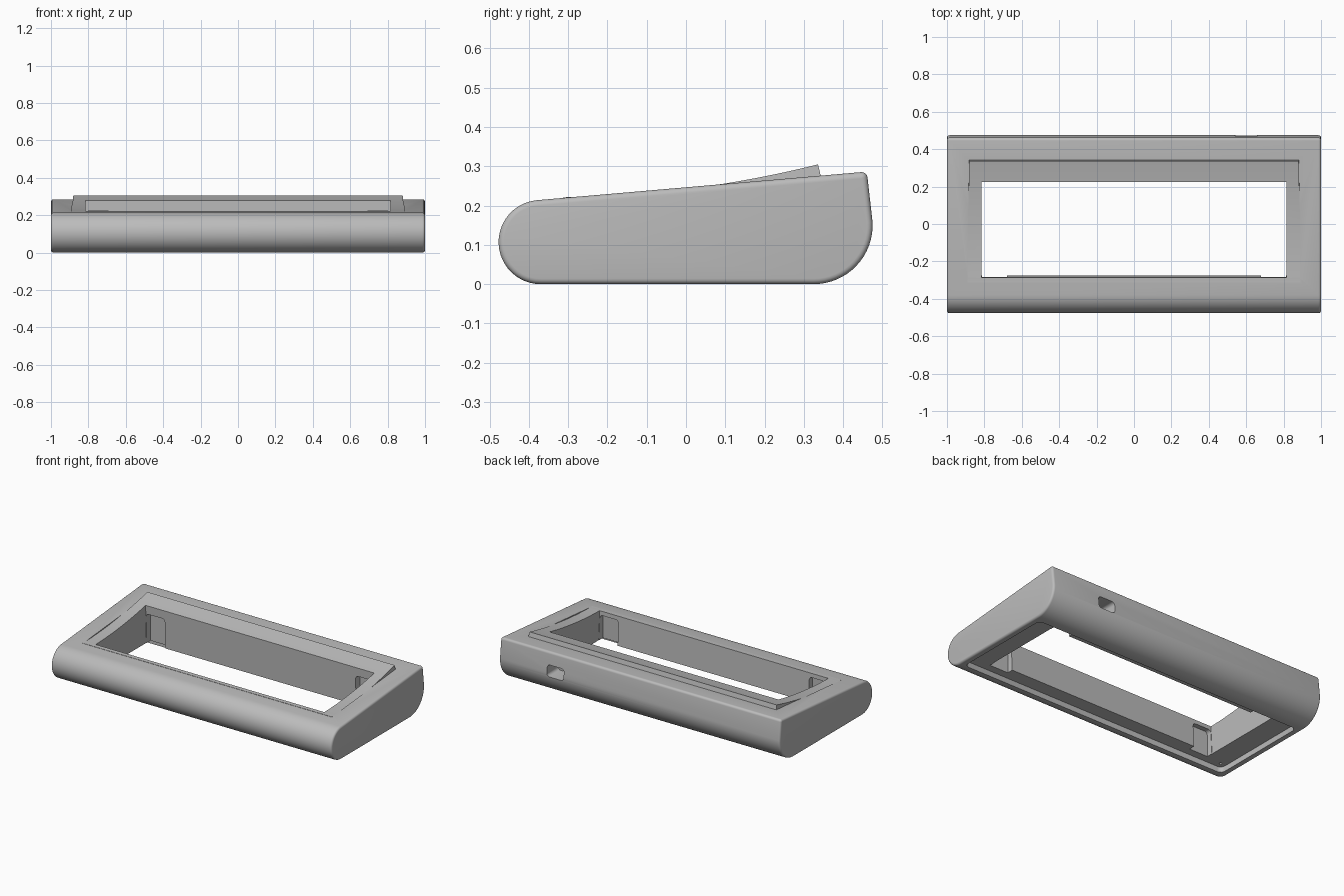
import bpy
import bmesh
import math
from mathutils import Vector

cube = bpy.data.objects.get("Cube")
if cube:
    bpy.data.objects.remove(cube, do_unlink=True)

grey = bpy.data.materials.new("light_grey")
grey.use_nodes = True
GREY = (0.5, 0.5, 0.5, 1)
grey.diffuse_color = GREY
grey.node_tree.nodes["Principled BSDF"].inputs["Base Color"].default_value = GREY


def arc(cy, cz, r, start, end, n):
    """Points (y, z) along an arc, angles in degrees."""
    angles = [math.radians(start + (end - start) * i / n) for i in range(n + 1)]
    return [(cy + r * math.cos(a), cz + r * math.sin(a)) for a in angles]


def prism(name, points, x0, x1):
    """Extrude a (y, z) profile along x."""
    bm = bmesh.new()
    face = bm.faces.new([bm.verts.new((x0, y, z)) for y, z in points])
    out = bmesh.ops.extrude_face_region(bm, geom=[face])
    verts = [v for v in out["geom"] if isinstance(v, bmesh.types.BMVert)]
    bmesh.ops.translate(bm, verts=verts, vec=(x1 - x0, 0, 0))
    bmesh.ops.recalc_face_normals(bm, faces=bm.faces)
    mesh = bpy.data.meshes.new(name)
    bm.to_mesh(mesh)
    bm.free()
    mesh.materials.append(grey)
    obj = bpy.data.objects.new(name, mesh)
    bpy.context.collection.objects.link(obj)
    return obj


def box(name, x0, x1, y0, y1, z0, z1):
    return prism(name, [(y0, z0), (y1, z0), (y1, z1), (y0, z1)], x0, x1)


def apply_modifier(obj, mod):
    bpy.context.view_layer.objects.active = obj
    bpy.ops.object.modifier_apply(modifier=mod.name)


def round_edges(obj, width, axis=None, segments=4):
    """Bevel sharp edges, or only the edges running along one axis."""
    bm = bmesh.new()
    bm.from_mesh(obj.data)
    edges = []
    for e in bm.edges:
        d = (e.verts[1].co - e.verts[0].co).normalized()
        if axis is None:
            chosen = e.calc_face_angle(0) > math.radians(60)
        else:
            chosen = abs(d.dot(Vector(axis))) > 0.99
        if chosen:
            edges.append(e)
    bmesh.ops.bevel(bm, geom=edges, offset=width, segments=segments,
                    profile=0.5, affect='EDGES')
    bm.to_mesh(obj.data)
    bm.free()


def combine(obj, other, operation):
    mod = obj.modifiers.new("join", 'BOOLEAN')
    mod.operation = operation
    mod.solver = 'EXACT'
    mod.object = other
    apply_modifier(obj, mod)
    bpy.data.objects.remove(other, do_unlink=True)


# Wedge-shaped case with a round front and a curved lower back
profile = (arc(-0.37, 0.107, 0.107, 270, 95, 24)
           + arc(0.447, 0.27, 0.015, 95, 5, 5)
           + arc(0.325, 0.15, 0.15, 3, -90, 16))
case = prism("case_frame", profile, -1, 1)
round_edges(case, 0.014)


# Concave bezel surface, sunk in the middle and raised at the back
def dish(y):
    t = y + 0.31
    return 0.221 + 0.01 * t + 0.185 * t * t


FRONT, BACK, HALF = -0.313, 0.336, 0.887
curve = [(y, dish(y)) for y in
         [FRONT + (BACK - FRONT) * i / 20 for i in range(21)]]
combine(case, prism("dish_cutter", curve + [(BACK, 0.5), (FRONT, 0.5)],
                    -HALF, HALF), 'DIFFERENCE')

bezel = prism("bezel", curve + [(0.349, 0.25), (0.349, 0.15), (FRONT, 0.15)],
              -HALF - 0.002, HALF + 0.002)
for v in bezel.data.vertices:
    v.co.x -= math.copysign(max(0, v.co.z - 0.22) * 0.1, v.co.x)
combine(case, bezel, 'UNION')

# Recess for the bottom plate
plate = box("plate_cutter", -0.96, 0.96, -0.365, 0.3, -0.1, 0.035)
round_edges(plate, 0.03, (0, 0, 1))
combine(case, plate, 'DIFFERENCE')

# Main opening with slightly leaning walls
opening = prism("opening_cutter",
                [(-0.268, -0.1), (0.235, -0.1), (0.217, 0.5), (-0.3, 0.5)],
                -0.815, 0.815)
combine(case, opening, 'DIFFERENCE')

# Corner pockets under the rim, and screw holes for the plate
for side in (-1, 1):
    x0, x1 = sorted((side * 0.68, side * 0.813))
    for y0, y1, top in ((-0.315, -0.2, 0.195), (0.15, 0.27, 0.225)):
        pocket = box("pocket_cutter", x0, x1, y0, y1, -0.1, top)
        round_edges(pocket, 0.02, (0, 1, 0))
        combine(case, pocket, 'DIFFERENCE')
    for y in (-0.33, 0.265):
        bpy.ops.mesh.primitive_cylinder_add(
            vertices=16, radius=0.008, depth=0.1, location=(side * 0.925, y, 0.03))
        combine(case, bpy.context.object, 'DIFFERENCE')

# Cable port in the back
port = box("port_cutter", 0.54, 0.66, 0.36, 0.6, 0.13, 0.205)
round_edges(port, 0.02, (0, 1, 0))
combine(case, port, 'DIFFERENCE')

bpy.ops.object.select_all(action='DESELECT')
case.select_set(True)
bpy.context.view_layer.objects.active = case
bpy.ops.object.shade_smooth_by_angle(angle=math.radians(30))
